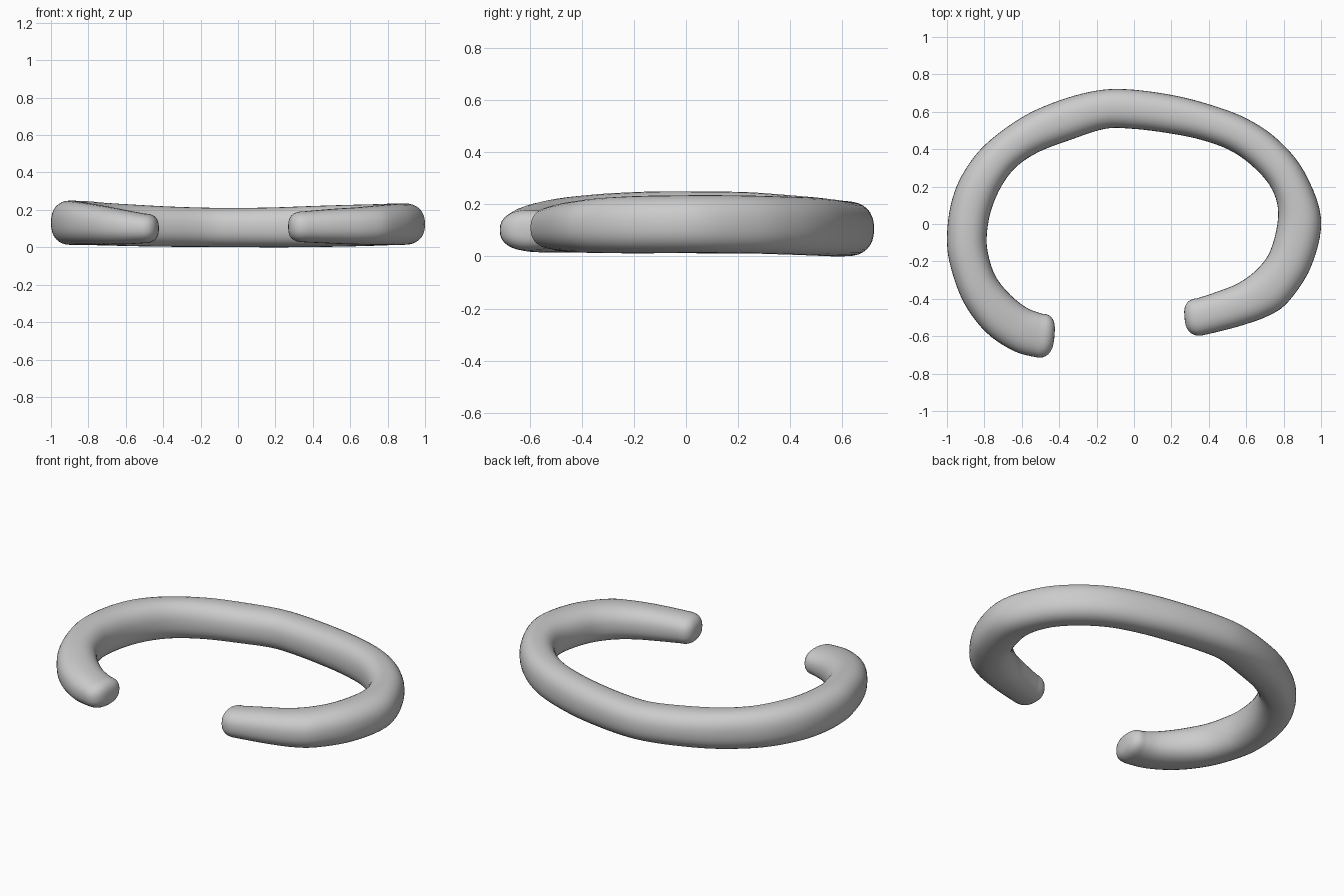
import bpy, bmesh, math
from mathutils import Vector

if "Cube" in bpy.data.objects:
    bpy.data.objects.remove(bpy.data.objects["Cube"])

# Stations along the cuff: outer edge x,y / inner edge x,y / bottom z, top z
STATIONS = [
    (-.51, -.715, -.49, -.48, .022, .18), (-.64, -.68, -.57, -.45, .016, .20),
    (-.79, -.58, -.66, -.38, .015, .222), (-.91, -.42, -.74, -.28, .015, .238),
    (-.98, -.23, -.78, -.16, .014, .247), (-1.0, -.08, -.787, -.06, .013, .25),
    (-.98, .10, -.765, .07, .012, .249), (-.92, .26, -.71, .20, .012, .247),
    (-.80, .42, -.63, .305, .01, .238), (-.60, .57, -.51, .385, .006, .228),
    (-.40, .66, -.34, .45, .003, .218), (-.20, .713, -.16, .508, .002, .212),
    (-.03, .72, -.02, .51, .001, .21), (.20, .69, .17, .488, 0, .213),
    (.40, .64, .36, .45, .001, .22), (.60, .565, .53, .385, .004, .226),
    (.77, .45, .67, .275, .008, .23), (.91, .28, .75, .16, .012, .234),
    (1.0, .03, .77, .03, .013, .235), (.95, -.22, .73, -.14, .012, .232),
    (.83, -.41, .66, -.24, .013, .224), (.72, -.49, .56, -.315, .015, .214),
    (.55, -.55, .45, -.36, .02, .205), (.36, -.597, .34, -.397, .027, .192),
]
SIDES, STEPS, CAP = 32, 5, 7


def spline(pts, i, t):
    p0, p1 = pts[max(i - 1, 0)], pts[i]
    p2, p3 = pts[i + 1], pts[min(i + 2, len(pts) - 1)]
    return [.5 * (2*b + (c - a)*t + (2*a - 5*b + 4*c - d)*t*t + (3*b - a - 3*c + d)*t**3)
            for a, b, c, d in zip(p0, p1, p2, p3)]


def spow(v, e):
    return math.copysign(abs(v) ** e, v)


def ring(bm, s, shift=Vector((0, 0, 0)), scale=1.0):
    """Rounded-square section between the outer and inner edge."""
    mid = Vector(((s[0] + s[2]) / 2, (s[1] + s[3]) / 2, (s[4] + s[5]) / 2))
    side = Vector(((s[0] - s[2]) / 2, (s[1] - s[3]) / 2, 0))
    up = Vector((0, 0, (s[5] - s[4]) / 2))
    verts = []
    for k in range(SIDES):
        a = 2 * math.pi * k / SIDES
        verts.append(bm.verts.new(mid + shift + scale * (
            side * spow(math.cos(a), .86) + up * spow(math.sin(a), .86))))
    return verts


bm = bmesh.new()
rings = []


def cap_rings(s, length):
    """Blunt rounded end, listed from the body outwards."""
    out = []
    for j in range(1, CAP + 1):
        a = math.pi / 2 * j / CAP * .97
        out.append(ring(bm, s, length * spow(math.sin(a), .85), spow(math.cos(a), .7)))
    return out


# Left end, bent body, right end
rings += reversed(cap_rings(STATIONS[0], Vector((.075, 0, 0))))
for i in range(len(STATIONS) - 1):
    for k in range(STEPS):
        rings.append(ring(bm, spline(STATIONS, i, k / STEPS)))
rings.append(ring(bm, STATIONS[-1]))
rings += cap_rings(STATIONS[-1], Vector((-.08, -.005, 0)))

for a, b in zip(rings, rings[1:]):
    for k in range(SIDES):
        n = (k + 1) % SIDES
        bm.faces.new((a[k], a[n], b[n], b[k]))
bm.faces.new(rings[0])
bm.faces.new(rings[-1])
bmesh.ops.recalc_face_normals(bm, faces=bm.faces)
for f in bm.faces:
    f.smooth = True

mesh = bpy.data.meshes.new("open_cuff_ring")
bm.to_mesh(mesh)
bm.free()
bpy.context.collection.objects.link(bpy.data.objects.new("open_cuff_ring", mesh))
